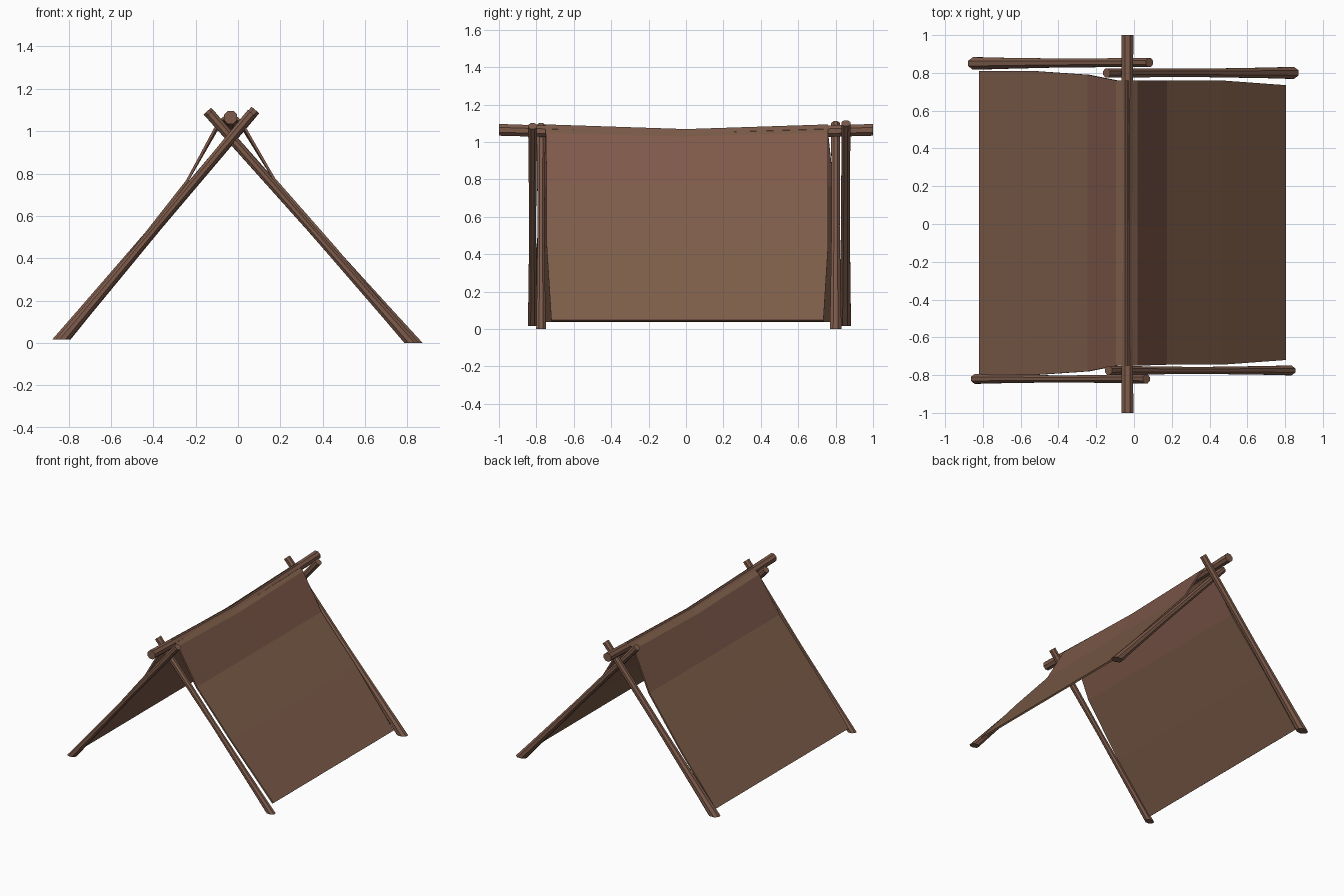
import bpy, bmesh, math
from mathutils import Vector

cube = bpy.data.objects.get("Cube")
if cube:
    bpy.data.objects.remove(cube, do_unlink=True)


def make_material(name, color):
    mat = bpy.data.materials.new(name)
    mat.use_nodes = True
    rgba = (*color, 1)
    mat.diffuse_color = rgba
    mat.node_tree.nodes["Principled BSDF"].inputs["Base Color"].default_value = rgba
    return mat


canvas = make_material("tan canvas", (0.210, 0.112, 0.069))
canvas_red = make_material("reddish canvas", (0.210, 0.100, 0.069))
wood = make_material("brown wood", (0.205, 0.104, 0.069))


def finish(name, bm, materials):
    bmesh.ops.recalc_face_normals(bm, faces=bm.faces[:])
    mesh = bpy.data.meshes.new(name)
    bm.to_mesh(mesh)
    bm.free()
    for mat in materials:
        mesh.materials.append(mat)
    obj = bpy.data.objects.new(name, mesh)
    bpy.context.collection.objects.link(obj)
    return obj


def pole(name, centres, radii, flat_foot=False, sides=8):
    """Loft rings along the centres; the foot can be cut level with the ground."""
    bm = bmesh.new()
    axis = (centres[-1] - centres[0]).normalized()
    u = axis.cross(Vector((0, 1, 0) if flat_foot else (1, 0, 0))).normalized()
    w = axis.cross(u)
    rings = []
    for i, (c, r) in enumerate(zip(centres, radii)):
        ring = []
        for k in range(sides):
            a = math.tau * (k + 0.5) / sides
            p = c + r * (math.cos(a) * u + math.sin(a) * w)
            if flat_foot and i == 0:
                p -= axis * ((p.z - c.z) / axis.z)
            ring.append(bm.verts.new(p))
        rings.append(ring)
    for a, b in zip(rings, rings[1:]):
        for k in range(sides):
            n = (k + 1) % sides
            bm.faces.new((a[k], a[n], b[n], b[k]))
    bm.faces.new(rings[0])
    bm.faces.new(rings[-1])
    return finish(name, bm, [wood])


# Crossed leg poles, flared at the foot
legs = {
    "front_right_leg": ((-0.83, -0.82, 0.015), (0.065, -0.82, 1.085), 0.028),
    "front_left_leg": ((0.82, -0.775, 0.0), (-0.135, -0.775, 1.085), 0.028),
    "back_right_leg": ((-0.835, 0.85, 0.015), (0.082, 0.855, 1.10), 0.036),
    "back_left_leg": ((0.83, 0.80, 0.0), (-0.145, 0.80, 1.095), 0.034),
}
for name, (foot, tip, r) in legs.items():
    foot, tip = Vector(foot), Vector(tip)
    steps = (0, 0.12, 0.5, 1)
    pole(name, [foot.lerp(tip, t) for t in steps],
         [r, r * 0.9, r * 0.7, 0.026], flat_foot=True)

# Sagging ridge pole
pole("ridge_pole",
     [Vector((-0.035, y, 1.035 + 0.03 * abs(y))) for y in (-1, -0.5, 0, 0.5, 1)],
     [0.034, 0.032, 0.031, 0.032, 0.034])

# Canvas sheet: x, z, front edge y, back edge y, sag at the middle
profile = [
    (-0.815, 0.040, -0.80, 0.81, 0),
    (-0.53, 0.395, -0.80, 0.81, 0),
    (-0.24, 0.765, -0.78, 0.79, 0),
    (-0.09, 1.045, -0.75, 0.76, 0.02),
    (-0.035, 1.088, -0.75, 0.76, 0.025),
    (0.015, 1.045, -0.75, 0.76, 0.02),
    (0.17, 0.775, -0.745, 0.76, 0),
    (0.46, 0.445, -0.745, 0.76, 0),
    (0.80, 0.045, -0.72, 0.735, 0),
]
bm = bmesh.new()
rows = [[bm.verts.new((x, y, z - s)) for y, s in ((y0, 0), (0, sag), (y1, 0))]
        for x, z, y0, y1, sag in profile]
for i, (a, b) in enumerate(zip(rows, rows[1:])):
    for k in range(2):
        face = bm.faces.new((a[k], b[k], b[k + 1], a[k + 1]))
        # the steep upper bands are slightly redder
        face.material_index = 1 if i in (2, 5) else 0
sheet = finish("canvas_sheet", bm, [canvas, canvas_red])
thick = sheet.modifiers.new("thickness", "SOLIDIFY")
thick.thickness = 0.012
thick.offset = 0
